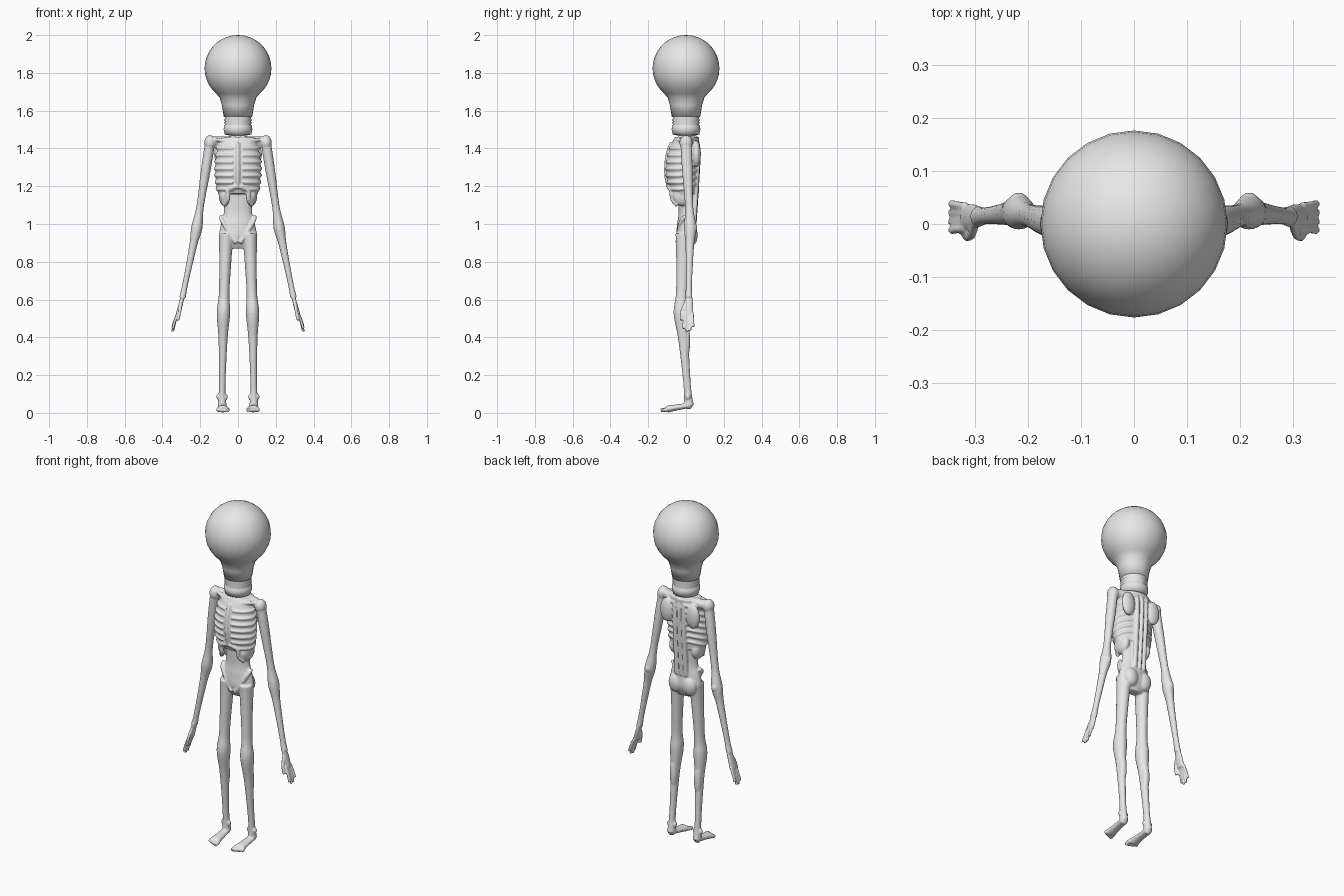
import bpy, bmesh
from math import sin, cos, pi, tau, radians
from mathutils import Vector

if "Cube" in bpy.data.objects:
    bpy.data.objects.remove(bpy.data.objects["Cube"])

GREY = (.8, .8, .8, 1)
X, Y, Z = Vector((1, 0, 0)), Vector((0, 1, 0)), Vector((0, 0, 1))

grey = bpy.data.materials.new("pale grey")
grey.use_nodes = True
grey.diffuse_color = GREY
grey.node_tree.nodes["Principled BSDF"].inputs["Base Color"].default_value = GREY


def make_object(name, bm):
    bmesh.ops.recalc_face_normals(bm, faces=bm.faces)
    for face in bm.faces:
        face.smooth = True
    mesh = bpy.data.meshes.new(name)
    bm.to_mesh(mesh)
    bm.free()
    mesh.materials.append(grey)
    obj = bpy.data.objects.new(name, mesh)
    bpy.context.collection.objects.link(obj)
    return obj


def skin(bm, rings):
    """Close a stack of point rings into a solid."""
    rings = [[bm.verts.new(point) for point in ring] for ring in rings]
    count = len(rings[0])
    for low, high in zip(rings, rings[1:]):
        for i in range(count):
            j = (i + 1) % count
            bm.faces.new((low[i], low[j], high[j], high[i]))
    bm.faces.new(rings[0][::-1])
    bm.faces.new(rings[-1])


def lathe(name, profile, sides):
    bm = bmesh.new()
    angles = [i * tau / sides for i in range(sides)]
    skin(bm, [[(r * cos(a), r * sin(a), z) for a in angles] for r, z in profile])
    return make_object(name, bm)


def smooth_path(keys, steps):
    """Catmull-Rom path through (point, radius) keys."""
    rows = [Vector((*point, radius)) for point, radius in keys]
    last = len(rows) - 1
    path = []
    for k in range(last):
        b, c = rows[k], rows[k + 1]
        into = (c - rows[max(k - 1, 0)]) / 2
        out = (rows[min(k + 2, last)] - b) / 2
        for t in (s / steps for s in range(steps)):
            path.append(b + into * t + (3 * (c - b) - 2 * into - out) * t * t
                        + (2 * (b - c) + into + out) * t ** 3)
    return path + [rows[last]]


def tube(bm, keys, ref=X, depth=1, sides=14, steps=5):
    """Oval tube and its mirror twin; depth scales the radius across ref."""
    path = smooth_path(keys, steps)
    last = len(path) - 1
    rings = []
    for i, row in enumerate(path):
        along = (path[min(i + 1, last)] - path[max(i - 1, 0)]).to_3d().normalized()
        side = (ref - along * along.dot(ref)).normalized()
        across = along.cross(side) * depth
        angles = [k * tau / sides for k in range(sides)]
        rings.append([row.to_3d() + (side * cos(a) + across * sin(a)) * row.w for a in angles])
    skin(bm, rings)
    # A twin is only needed off the centre line
    if any(abs(row.x) > .001 for row in path):
        skin(bm, [[(-p.x, p.y, p.z) for p in reversed(ring)] for ring in rings])


def rod(bm, points, radius, ref=Z):
    tube(bm, [(point, radius) for point in points], ref, sides=8, steps=4)


def ball(bm, centre, size):
    """Ellipsoid and its mirror twin."""
    for sign in (1, -1):
        made = bmesh.ops.create_uvsphere(bm, u_segments=16, v_segments=10, radius=1)
        for v in made["verts"]:
            v.co = Vector(p + q * s for p, q, s in zip(centre, v.co, size))
            v.co.x *= sign


def mix(start, end, t):
    return start.lerp(end, t)


# Glass bulb head: a globe flowing into a neck
HEAD_R = .176
HEAD_Z = 2 - HEAD_R
globe = [(HEAD_R * sin(a) + .001, HEAD_Z + HEAD_R * cos(a)) for a in (radians(d) for d in range(0, 141, 10))]
lathe("bulb_head", globe + [(.098, 1.67), (.085, 1.63), (.076, 1.57)], 24)

# Threaded cap with a rounded end
threads = [(.067 + .007 * (i % 2), 1.575 - i / 125) for i in range(8)]
lathe("screw_cap", threads + [(.076, 1.5), (.07, 1.474), (.04, 1.468)], 32)

# Joints of the left side
shoulder = Vector((.148, 0, 1.43))
elbow = Vector((.218, .022, .98))
wrist = Vector((.294, .014, .61))
knuckles = Vector((.318, .013, .52))
hip = Vector((.062, -.01, .95))
knee = Vector((.077, -.025, .53))
ankle = Vector((.084, .01, .1))
heel = Vector((.084, .015, .04))
toe_joint = Vector((.08, -.1, .02))

body = bmesh.new()


def chest_point(t, angle):
    """Point on the rib cage; t rises from 0 to 1, angle 0 is front, pi is back."""
    swell = sin(pi * (.2 + .7 * t))
    front, back = -.105 * swell ** .5, .05 + .02 * t
    return Vector((.12 * swell ** .25 * sin(angle),
                   (front + back) / 2 + (front - back) / 2 * cos(angle),
                   1.16 + .3 * t))


# Rib cage, ribs and breastbone
skin(body, [[chest_point(k / 12, a * tau / 28) for a in range(28)] for k in range(13)])
for i in range(7):
    arc = [radians(a) for a in range(12, 166, 17)]
    rod(body, [chest_point(.8 - .12 * i + .1 * max(0, -cos(a)), a) for a in arc], .0085)
rod(body, [chest_point(t, 0) for t in (.1, .4, .7, .9)], .012, X)

# Lower rib margin, arched over the belly
margin = [chest_point(.13, .1), chest_point(.06, .5), Vector((.055, -.07, 1.13)), Vector((.075, -.045, 1.1))]
rod(body, margin, .013)
ball(body, (.072, -.015, 1.15), (.03, .055, .055))

# Abdomen, pelvis, hip bones and buttocks
trunk = [(1.22, .085), (1.07, .075), (1, .09), (.93, .098), (.87, .05)]
tube(body, [(Z * z, r) for z, r in trunk], depth=.52, sides=24)
rod(body, [(.088, 0, 1.04), (.08, -.028, 1.01), (.01, -.045, .9)], .012)
ball(body, (.045, .03, .94), (.043, .032, .055))

# Spine with a muscle on each side
spine = [Vector((0, y, z)) for y, z in ((.035, 1.48), (.064, 1.42), (.065, 1.3), (.046, 1))]
rod(body, spine, .011, X)
rod(body, [p + X * .03 - Y * .004 for p in spine[1:]], .013, X)

# Shoulder blades, collar bones, shoulder tops and neck
ball(body, (.085, .055, 1.37), (.042, .024, .07))
rod(body, [(.015, -.055, 1.425), (.06, -.045, 1.44), shoulder + Z * .02], .011)
tube(body, [((.02, .035, 1.44), .026), (shoulder + Z * .005, .027)], Z)
tube(body, [((0, .025, 1.4), .05), ((0, .015, 1.45), .036), ((0, .005, 1.49), .036)])
rod(body, [(.014, -.05, 1.425), (.032, -.02, 1.485)], .009, X)

# Arms
ball(body, shoulder, (.031, .035, .04))
tube(body, [(shoulder, .027), (mix(shoulder, elbow, .3), .026), (mix(shoulder, elbow, .75), .02),
            (elbow, .03), (mix(elbow, wrist, .25), .021), (mix(elbow, wrist, .8), .015),
            (wrist, .018)], depth=1.1)
ball(body, elbow + Y * .02, (.019, .018, .026))

# Hands: palm, four fingers and thumb
tube(body, [(wrist, .01), (mix(wrist, knuckles, .5), .012), (knuckles, .012)], depth=2.1)
for i, length in enumerate((.085, .1, .095, .075)):
    root = knuckles + Y * (i - 1.5) * .014 + Z * .01
    tip = root + Vector((.028, (i - 1.5) * .003, -length))
    rod(body, [root, mix(root, tip, .5) + X * .002, tip], .0078, X)
rod(body, [mix(wrist, knuckles, .3) - Y * .015, knuckles + Vector((-.01, -.034, .02)),
           knuckles + Vector((0, -.037, -.03))], .009, X)

# Legs with kneecaps, calves and ankle bones
tube(body, [(hip, .04), (mix(hip, knee, .25), .034), (mix(hip, knee, .75), .028), (knee, .036),
            (mix(knee, ankle, .3), .025), (mix(knee, ankle, .75), .018), (ankle, .018),
            (heel, .024)], depth=1.15)
ball(body, knee - Y * .02, (.024, .022, .03))
ball(body, mix(knee, ankle, .35) + Y * .015, (.022, .02, .09))
for side in (-1, 1):
    ball(body, ankle + X * side * .02 - Z * .015, (.01, .013, .016))

# Feet and toes
ball(body, heel, (.022, .018, .022))
tube(body, [(heel, .024), (mix(heel, toe_joint, .5), .026), (toe_joint, .032)], depth=.6)
for i in range(5):
    root = toe_joint + X * (i - 2) * .0125
    rod(body, [root, root - Vector((0, .034 - i * .005, .008))], .011, X)

# Fuse all the body masses into one soft skin
body = make_object("body", body)
fuse = body.modifiers.new("fuse", "REMESH")
fuse.mode = "VOXEL"
fuse.voxel_size = .0045
fuse.use_smooth_shade = True
soft = body.modifiers.new("soften", "SMOOTH")
soft.factor = .5
soft.iterations = 4
